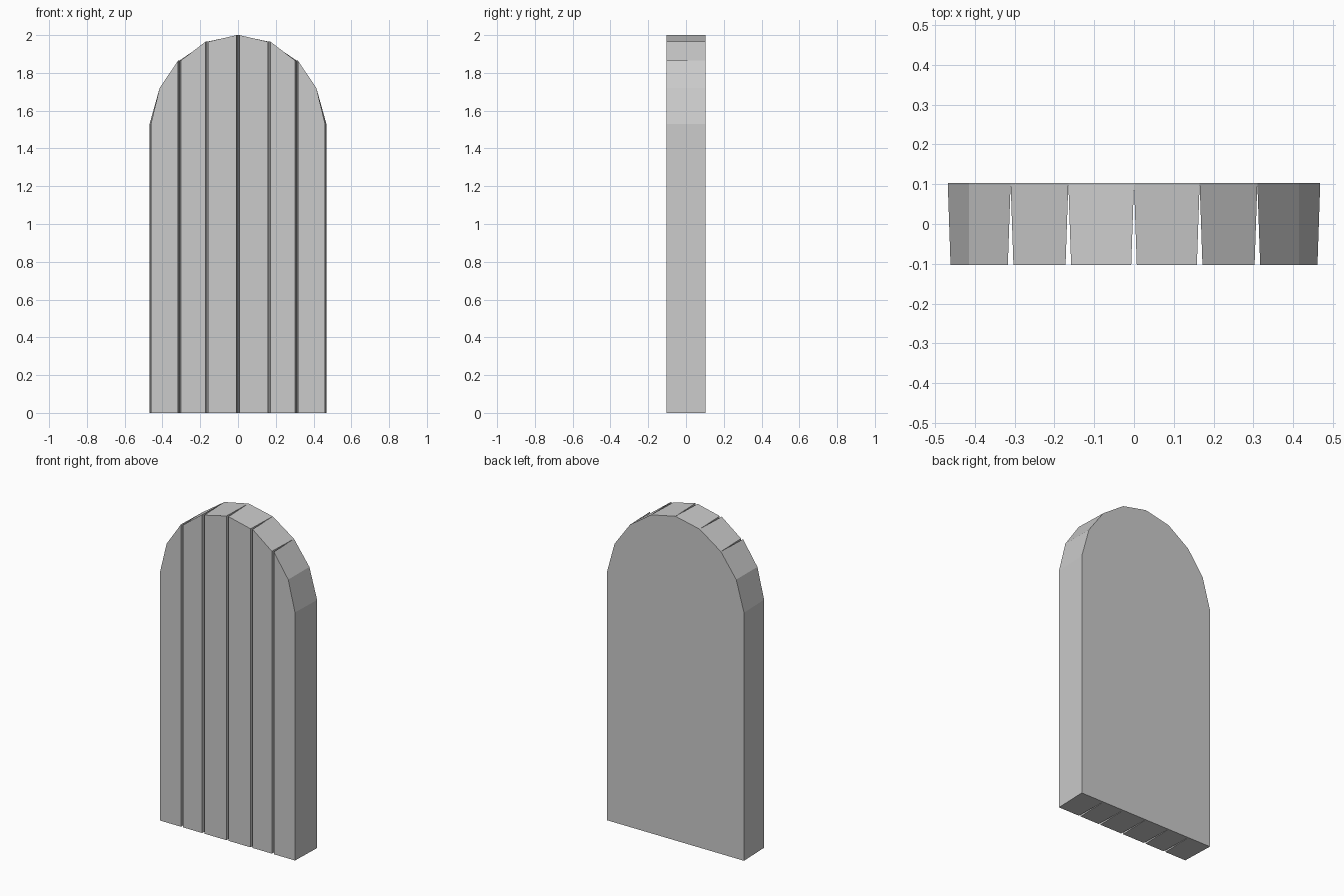
import bpy
import bmesh

if "Cube" in bpy.data.objects:
    bpy.data.objects.remove(bpy.data.objects["Cube"])

BACK, FRONT = 0.103, -0.103
INSET = 0.007  # each plank narrows towards the front, leaving V grooves

# Right half of the arched outline: (x, z) from the centre outwards
ARCH = [(0, 2.0), (0.165, 1.965), (0.31, 1.865), (0.415, 1.72), (0.468, 1.53)]


def plank(name, top, side):
    """Closed plank under the given run of arch points, mirrored by side."""
    x0, x1 = top[0][0], top[-1][0]
    outline = [(x0, 0)] + top + [(x1, 0)]

    def front_x(x):
        return x + INSET if x == x0 else x - INSET if x == x1 else x

    bm = bmesh.new()
    back = [bm.verts.new((side * x, BACK, z)) for x, z in outline]
    front = [bm.verts.new((side * front_x(x), FRONT, z)) for x, z in outline]
    bm.faces.new(back)
    bm.faces.new(front[::-1])
    n = len(outline)
    for i in range(n):
        j = (i + 1) % n
        bm.faces.new((back[i], front[i], front[j], back[j]))
    bmesh.ops.recalc_face_normals(bm, faces=bm.faces)
    mesh = bpy.data.meshes.new(name)
    bm.to_mesh(mesh)
    bm.free()
    bpy.context.collection.objects.link(bpy.data.objects.new(name, mesh))


# Three planks on each side of the door
for side, label in ((1, "right"), (-1, "left")):
    plank(f"inner_plank_{label}", ARCH[0:2], side)
    plank(f"middle_plank_{label}", ARCH[1:3], side)
    plank(f"outer_plank_{label}", ARCH[2:5], side)
